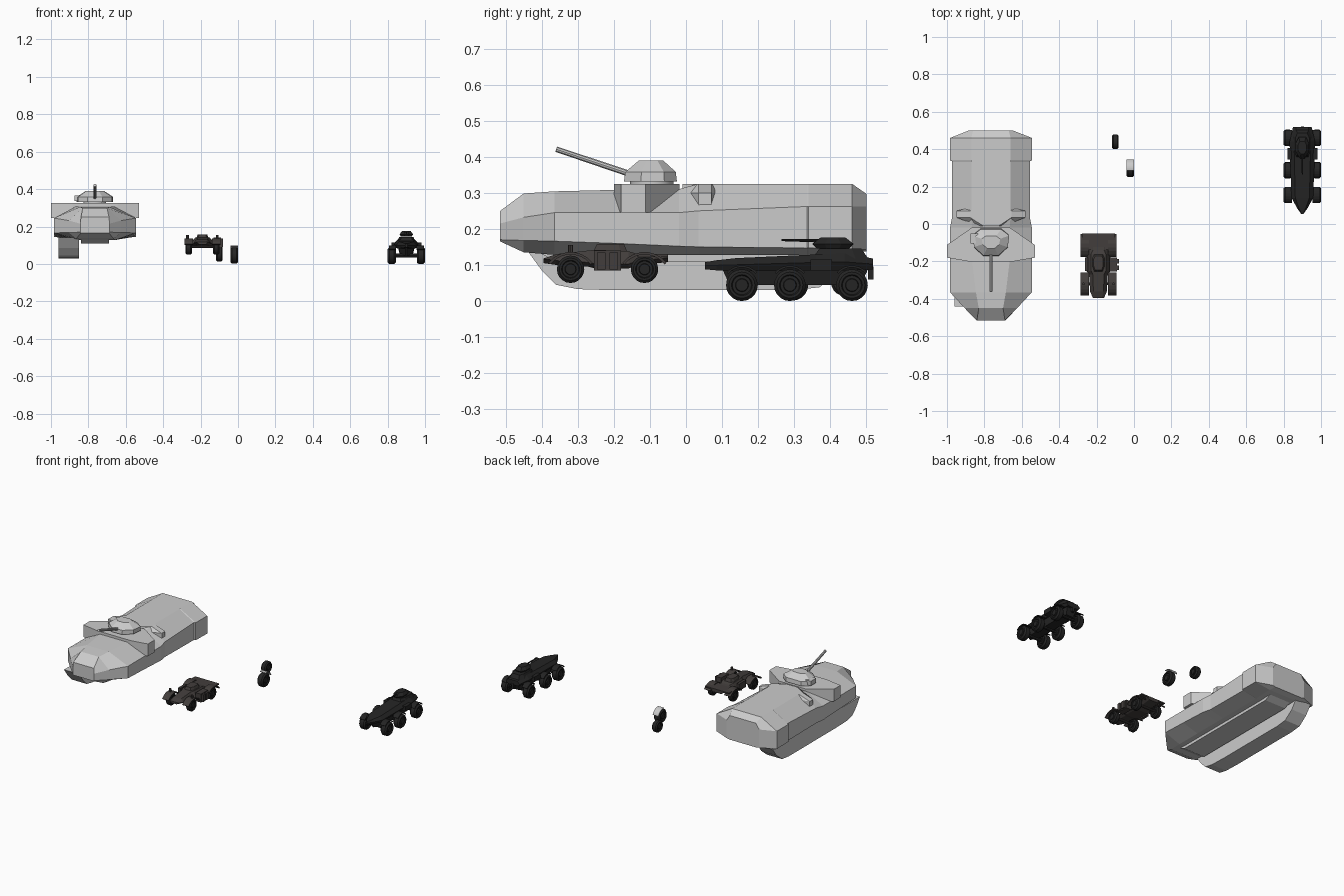
import bpy, bmesh, math
from mathutils import Vector

if "Cube" in bpy.data.objects:
    bpy.data.objects.remove(bpy.data.objects["Cube"])


def material(name, c):
    m = bpy.data.materials.new(name)
    m.diffuse_color = (*c, 1)
    m.use_nodes = True
    m.node_tree.nodes["Principled BSDF"].inputs["Base Color"].default_value = m.diffuse_color
    return m


BLACK = material("black", (0.018, 0.018, 0.018))
BROWN = material("dark_brown", (0.055, 0.048, 0.045))


def build(name, verts, faces, mat=None, smooth=False):
    me = bpy.data.meshes.new(name)
    me.from_pydata([tuple(v) for v in verts], [], faces)
    bm = bmesh.new()
    bm.from_mesh(me)
    bmesh.ops.recalc_face_normals(bm, faces=bm.faces)
    bm.to_mesh(me)
    bm.free()
    ob = bpy.data.objects.new(name, me)
    bpy.context.collection.objects.link(ob)
    if mat:
        me.materials.append(mat)
    if smooth:
        me.shade_smooth()
        me.set_sharp_from_angle(angle=math.radians(35))
    return ob


def loft(name, rings, mat=None, smooth=False):
    n, k = len(rings[0]), len(rings)
    verts = [p for r in rings for p in r]
    faces = [(i * n + j, i * n + (j + 1) % n, (i + 1) * n + (j + 1) % n, (i + 1) * n + j)
             for i in range(k - 1) for j in range(n)]
    faces += [tuple(range(n))[::-1], tuple((k - 1) * n + j for j in range(n))]
    return build(name, verts, faces, mat, smooth)


def side_prism(name, x0, x1, yz, mat=None):
    return loft(name, [[(x, y, z) for y, z in yz] for x in (x0, x1)], mat)


def plan_prism(name, cx, half, levels, mat=None):
    """Mirrored plan outline (half-width, y), stacked as (z, scale x, scale y about centre)."""
    outline = half + [(-w, y) for w, y in reversed(half)]
    my = sum(y for _, y in outline) / len(outline)
    return loft(name, [[(cx + w * sx, my + (y - my) * sy, z) for w, y in outline]
                       for z, sx, sy in levels], mat)


def box(name, x0, x1, y0, y1, z0, z1, mat=None):
    return side_prism(name, x0, x1, [(y0, z0), (y1, z0), (y1, z1), (y0, z1)], mat)


def rod(name, a, b, r0, r1, mat=None, n=10):
    a, b = Vector(a), Vector(b)
    q = (b - a).to_track_quat('Z', 'Y')
    return loft(name, [[p + q @ Vector((r * math.cos(t), r * math.sin(t), 0))
                        for t in [2 * math.pi * i / n for i in range(n)]]
                       for p, r in ((a, r0), (b, r1))], mat, True)


def wheel(name, x, y, z, r, w, mat, n=20):
    # tyre with rounded shoulders, recessed rim and raised hub
    prof = [(-.5, .25), (-.5, .38), (-.36, .42), (-.36, .6), (-.5, .66), (-.5, .82), (-.3, 1)]
    prof = prof + [(-a, b) for a, b in reversed(prof)]
    rings = [[(x + a * w, y + b * r * math.cos(2 * math.pi * i / n),
               z + b * r * math.sin(2 * math.pi * i / n)) for i in range(n)] for a, b in prof]
    return loft(name, rings, mat, True)


def arc_guard(name, x0, x1, y, z, r, t, a0, a1, mat=None, n=7):
    an = [math.radians(a0 + (a1 - a0) * i / n) for i in range(n + 1)]
    pts = [(y + r * math.cos(a), z + r * math.sin(a)) for a in an]
    pts += [(y + (r - t) * math.cos(a), z + (r - t) * math.sin(a)) for a in reversed(an)]
    return side_prism(name, x0, x1, pts, mat)


# ---- Large tracked carrier ----
TX = -0.765
# y, roof half-width, roof z, side half-width, shoulder z, lower z, belly half-width, belly z
stations = [
    (-.515, .075, .250, .078, .215, .170, .075, .165),
    (-.450, .065, .298, .140, .232, .168, .100, .135),
    (-.365, .080, .304, .219, .245, .166, .110, .128),
    (-.200, .100, .308, .219, .245, .160, .110, .128),
    (-.020, .100, .310, .219, .245, .152, .110, .128),
    (.035, .105, .325, .208, .250, .150, .110, .128),
    (.335, .105, .325, .208, .262, .147, .110, .128),
    (.340, .105, .325, .219, .262, .147, .110, .128),
    (.460, .105, .325, .219, .262, .145, .110, .132),
    (.500, .095, .297, .118, .262, .142, .100, .138)]
rings = []
for y, rw, zt, sw, zs, zl, bw, zb in stations:
    half = [(rw, zt), (sw, zs), (sw, zl), (bw, zb)]
    rings.append([(TX + w, y, z) for w, z in half] + [(TX - w, y, z) for w, z in reversed(half)])
loft("carrier_hull", rings)
side_prism("carrier_belly", TX - .075, TX + .075,
           [(-.42, .14), (-.36, .11), (.38, .11), (.44, .14)])
side_prism("carrier_track", -.96, -.85,
           [(-.44, .14), (-.40, .085), (-.36, .045), (-.30, .033), (-.2, .03), (.30, .03),
            (.37, .038), (.43, .085), (.47, .14)])

# rear deck step with angled faces behind the turret
plan_prism("carrier_deck_step", TX, [(.07, -.01), (.185, .035), (.185, .07), (.10, .09)],
           [(.25, 1, 1), (.300, 1, 1), (.325, .6, 1)])

# shoulder wings, turret ring and turret
plan_prism("turret_wings", TX, [(.12, -.20), (.235, -.18), (.235, -.112), (.10, -.018)],
           [(.245, 1, 1), (.325, 1, 1)])
rod("turret_ring", (TX, -.095, .32), (TX, -.095, .333), .06, .06, None, 12)
plan_prism("turret", TX, [(.04, -.172), (.09, -.125), (.098, -.06), (.055, -.025)],
           [(.331, 1, 1), (.358, 1, .95), (.390, .5, .45)])
box("turret_sight", -.875, -.835, -.105, -.05, .337, .367)
rod("turret_barrel", (TX, -.14, .347), (TX, -.36, .421), .009, .008)

# ---- Six-wheeled armoured car ----
BX = .9
for i, y in enumerate((.155, .288, .46)):
    for s in (-1, 1):
        wheel(f"armoured_car_wheel_{i}_{s}", BX + s * .078, y, .044, .044, .044, BLACK)
    rod(f"armoured_car_axle_{i}", (BX - .07, y, .045), (BX + .07, y, .045), .01, .01, BLACK, 8)
plan_prism("armoured_car_lower_hull", BX,
           [(.005, .10), (.042, .16), (.045, .46), (.035, .505)],
           [(.045, .75, .9), (.09, 1, 1)], BLACK)
car = [(.053, .006, .108, .088), (.085, .028, .113, .085), (.14, .058, .119, .082),
       (.36, .066, .129, .085), (.44, .068, .132, .085), (.518, .05, .118, .087)]
loft("armoured_car_body",
     [[(BX - w, y, (b + t) / 2), (BX - w * .65, y, t), (BX + w * .65, y, t),
       (BX + w, y, (b + t) / 2), (BX + w * .8, y, b), (BX - w * .8, y, b)] for y, w, t, b in car], BLACK)
for s in (-1, 1):
    for i, y in enumerate((.155, .288, .46)):
        xs = sorted((BX + s * .055, BX + s * .094))
        arc_guard(f"armoured_car_fender_{i}_{s}", *xs, y, .044, .055, .006, 40, 140, BLACK)
    box(f"armoured_car_side_bin_{s}", BX + s * .05, BX + s * .08, .345, .405, .085, .115, BLACK)
plan_prism("armoured_car_deck", BX, [(.035, .35), (.05, .39), (.05, .47), (.035, .505)],
           [(.118, 1, 1), (.145, .75, .75)], BLACK)
plan_prism("armoured_car_turret", BX, [(.012, .35), (.036, .385), (.036, .43), (.02, .465)],
           [(.146, .8, .8), (.158, 1, 1), (.176, .65, .6)], BLACK)
rod("armoured_car_gun", (BX, .38, .167), (BX, .265, .169), .005, .003, BLACK, 8)
box("armoured_car_tow_hook", BX - .008, BX + .008, .505, .52, .06, .095, BLACK)

# ---- Small scout car ----
CX = -.19
for i, y in enumerate((-.32, -.115)):
    for s in (-1, 1):
        wheel(f"scout_wheel_{i}_{s}", CX + s * .074, y, .088, .038, .034, BLACK)
        xs = sorted((CX + s * .05, CX + s * .096))
        arc_guard(f"scout_fender_{i}_{s}", *xs, y, .058, .078, .007, 38, 142, BROWN)
        if i == 0:
            rod(f"scout_lamp_{s}", (CX + s * .08, y, .13), (CX + s * .08, y, .155), .007, .007, BROWN, 8)
    rod(f"scout_axle_{i}", (CX - .07, y, .092), (CX + .07, y, .092), .007, .007, BROWN, 8)
body = [(-.395, .03, .118, .105), (-.36, .045, .13, .10), (-.27, .05, .14, .095),
        (-.25, .065, .142, .09), (-.16, .065, .138, .09), (-.14, .05, .132, .098),
        (-.05, .05, .122, .108)]
loft("scout_body",
     [[(CX - w, y, b + .012), (CX - w * .6, y, t), (CX + w * .6, y, t),
       (CX + w, y, b + .012), (CX + w * .6, y, b), (CX - w * .6, y, b)] for y, w, t, b in body], BROWN)
box("scout_rear_bed", CX - .088, CX + .088, -.135, -.05, .122, .130, BROWN)
plan_prism("scout_cabin", CX, [(.025, -.26), (.036, -.23), (.036, -.18), (.025, -.16)],
           [(.13, 1, 1), (.158, .7, .75)], BROWN)
box("scout_side_tank", -.13, -.092, -.255, -.18, .085, .140, BROWN)
for y in (-.235, -.20):
    box("scout_side_canister", -.092, -.08, y - .012, y + .012, .088, .135, BROWN)
box("scout_side_panel", -.262, -.245, -.25, -.18, .09, .135, BROWN)

# ---- Loose wheels ----
wheel("loose_wheel_small", -.10, .44, .052, .038, .036, BLACK)
wheel("loose_wheel_large", -.02, .295, .045, .044, .042, BLACK)
arc_guard("loose_wheel_guard", -.041, .001, .295, .045, .054, .004, 20, 100)
